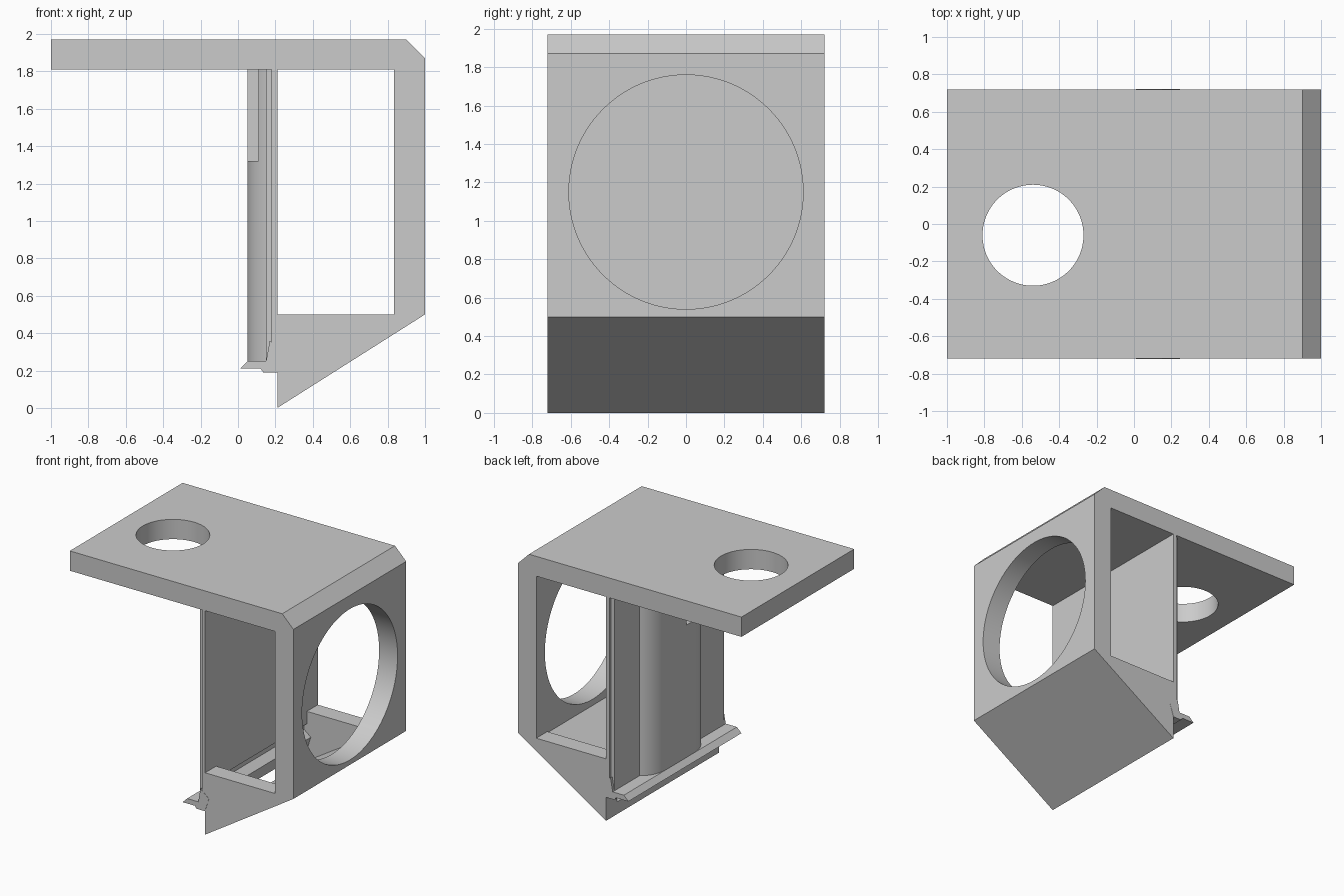
import bpy, bmesh, math
from mathutils import Vector, Matrix

cube = bpy.data.objects.get("Cube")
if cube:
    bpy.data.objects.remove(cube, do_unlink=True)

grey = bpy.data.materials.new("plain_grey")
grey.use_nodes = True
COLOUR = (0.6, 0.6, 0.6, 1)
grey.diffuse_color = COLOUR
grey.node_tree.nodes["Principled BSDF"].inputs["Base Color"].default_value = COLOUR


def make(name, bm):
    bmesh.ops.recalc_face_normals(bm, faces=bm.faces)
    mesh = bpy.data.meshes.new(name)
    bm.to_mesh(mesh)
    bm.free()
    mesh.materials.append(grey)
    obj = bpy.data.objects.new(name, mesh)
    bpy.context.collection.objects.link(obj)
    return obj


def prism(name, outline, low, high, axis="y"):
    """Extrude an (x, z) outline along y, or an (x, y) outline along z."""
    bm = bmesh.new()
    place = (lambda a, b: (a, low, b)) if axis == "y" else (lambda a, b: (a, b, low))
    face = bm.faces.new([bm.verts.new(place(a, b)) for a, b in outline])
    new = bmesh.ops.extrude_face_region(bm, geom=[face])["geom"]
    step = Vector((0, 1, 0) if axis == "y" else (0, 0, 1)) * (high - low)
    bmesh.ops.translate(bm, vec=step, verts=[v for v in new if isinstance(v, bmesh.types.BMVert)])
    return make(name, bm)


def rod(name, centre, radius, depth, axis="Z"):
    bm = bmesh.new()
    turn = Matrix.Rotation(math.pi / 2, 4, "Y") if axis == "X" else Matrix()
    bmesh.ops.create_cone(bm, cap_ends=True, segments=96, radius1=radius, radius2=radius,
                          depth=depth, matrix=Matrix.Translation(centre) @ turn)
    return make(name, bm)


def box(x0, x1, z0, z1):
    return [(x0, z0), (x1, z0), (x1, z1), (x0, z1)]


def cut(target, *cutters):
    for c in cutters:
        mod = target.modifiers.new(c.name, "BOOLEAN")
        mod.operation, mod.solver, mod.object = "DIFFERENCE", "EXACT", c
        bpy.context.view_layer.objects.active = target
        bpy.ops.object.modifier_apply(modifier=mod.name)
        bpy.data.objects.remove(c, do_unlink=True)


def smooth(obj):
    bpy.ops.object.select_all(action="DESELECT")
    obj.select_set(True)
    bpy.context.view_layer.objects.active = obj
    bpy.ops.object.shade_smooth_by_angle(angle=math.radians(25))


HALF = 0.72

# Frame: top plate, outer wall, thin inner panel and sloped base
frame = prism("frame", [(-1, 1.97), (0.9, 1.97), (1, 1.87), (1, 0.5), (0.21, 0), (0.21, 0.19),
                        (0.18, 0.19), (0.18, 1.81), (-1, 1.81)], -HALF, HALF)
cut(frame,
    prism("window_cutter", box(0.21, 0.835, 0.5, 1.81), -1, 1),
    prism("base_cavity_cutter", [(0.1, 0.03), (0.1, 0.4), (0.21, 0.4), (0.21, 0.55),
                                 (0.835, 0.55), (0.835, 0.49), (0.21, 0.1)], -0.58, 0.58),
    rod("wall_hole_cutter", (1, 0, 1.15), 0.61, 0.8, "X"),
    rod("plate_hole_cutter", (-0.54, -0.06, 1.9), 0.27, 0.6))
smooth(frame)

# Raised panel with a flat crest and curved shoulders
shoulder = []
for i in range(13):
    t = i / 12
    shoulder.append((0.05 + 0.2 * (1 - math.cos(t * math.pi / 3)),
                     0.18 + 0.2 * math.sin(t * math.pi / 3) / math.sin(math.pi / 3)))
half = shoulder + [(0.15, 0.7), (0.185, 0.7)]
outline = half + [(x, -y) for x, y in reversed(half)]
panel = prism("raised_panel", outline, 0.25, 1.81, "z")
cut(panel, prism("notch_cutter", box(0, 0.11, 1.32, 2), -0.6, -0.08))
smooth(panel)

# Clip rail along the foot of the panel
prism("clip_rail", [(0.01, 0.21), (0.05, 0.25), (0.15, 0.25), (0.17, 0.36), (0.245, 0.3),
                    (0.21, 0.19), (0.135, 0.19), (0.12, 0.21)], -HALF - 0.002, HALF + 0.002)
